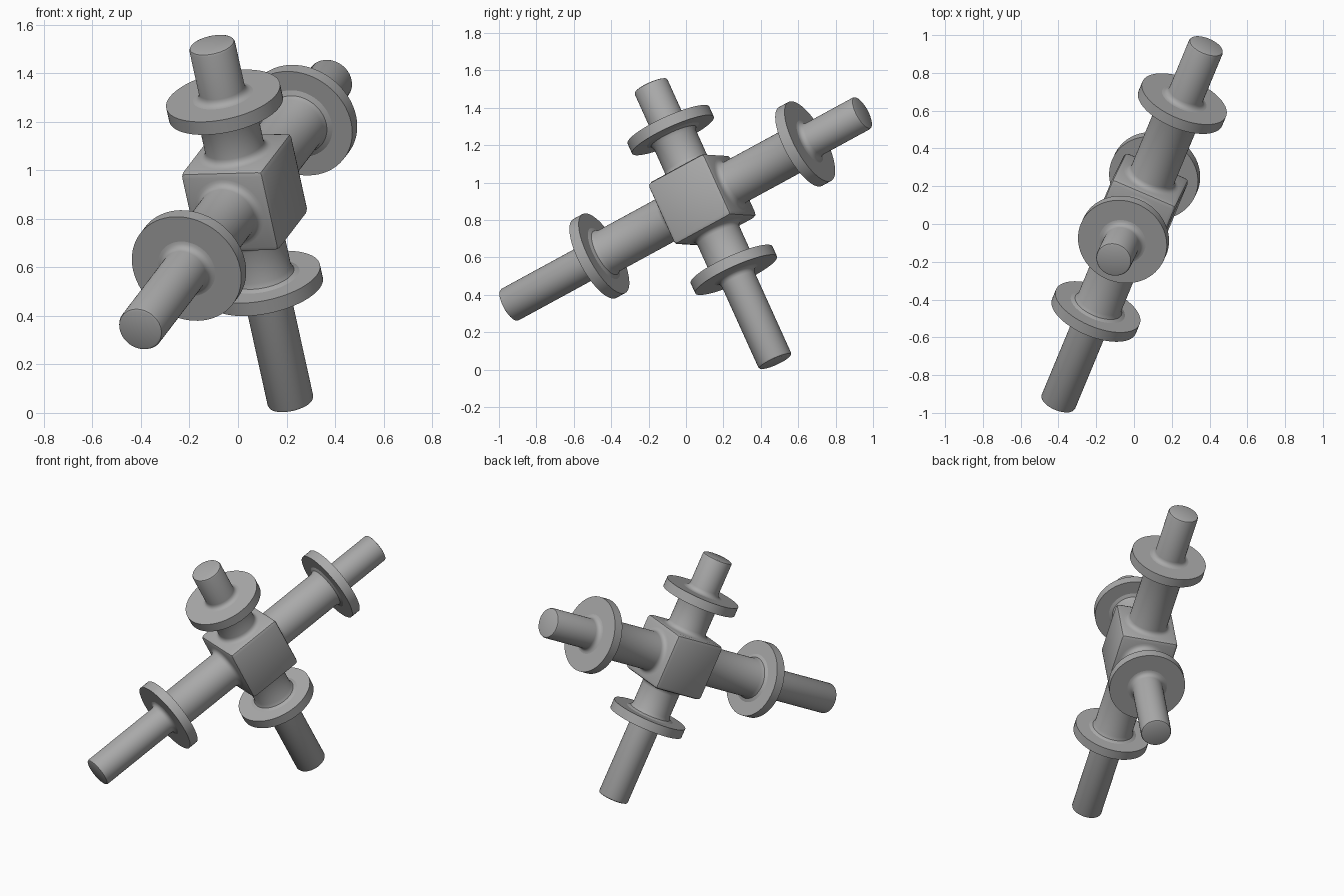
import bpy, bmesh, math
from mathutils import Vector, Matrix

cube = bpy.data.objects.get("Cube")
if cube:
    bpy.data.objects.remove(cube, do_unlink=True)

# Single grey metal
grey = bpy.data.materials.new("grey metal")
grey.use_nodes = True
COLOUR = (0.4, 0.4, 0.4, 1)
grey.diffuse_color = COLOUR
grey.node_tree.nodes["Principled BSDF"].inputs["Base Color"].default_value = COLOUR

# Tilted frame of the cross: long axis and upright axis through the hub
CENTRE = Vector((0.027, 0.087, 0.907))
LONG = Vector((0.343, 0.825, 0.449)).normalized()
UP = Vector((-0.197, -0.403, 0.894))
UP = (UP - LONG * UP.dot(LONG)).normalized()
SIDE = UP.cross(LONG)
SEGMENTS = 64


def frame(x, y, z):
    return Matrix.Translation(CENTRE) @ Matrix((x, y, z)).transposed().to_4x4()


def finish(bm, name, matrix):
    bmesh.ops.recalc_face_normals(bm, faces=bm.faces)
    mesh = bpy.data.meshes.new(name)
    bm.to_mesh(mesh)
    bm.free()
    mesh.materials.append(grey)
    obj = bpy.data.objects.new(name, mesh)
    bpy.context.collection.objects.link(obj)
    obj.matrix_world = matrix
    return obj


def smooth(obj):
    bpy.ops.object.select_all(action='DESELECT')
    obj.select_set(True)
    bpy.context.view_layer.objects.active = obj
    bpy.ops.object.shade_smooth_by_angle(angle=math.radians(30))


def fillet(r_from, r_to, h_from, h_to, flare_first):
    """Concave quarter curve between a flat face and a shaft."""
    pts = []
    for i in range(5):
        a = math.pi / 2 * i / 4
        if flare_first:
            s, t = 1 - math.sin(a), 1 - math.cos(a)
        else:
            s, t = math.cos(a), math.sin(a)
        pts.append((r_to + (r_from - r_to) * s, h_from + (h_to - h_from) * t))
    return pts


def lathe(name, profile, direction):
    """Turn a (radius, height) profile about the given direction."""
    bm = bmesh.new()
    verts = [bm.verts.new((r, 0, h)) for r, h in profile]
    edges = [bm.edges.new(pair) for pair in zip(verts, verts[1:])]
    bmesh.ops.spin(bm, geom=verts + edges, cent=(0, 0, 0), axis=(0, 0, 1),
                   angle=math.tau, steps=SEGMENTS, use_duplicate=False)
    bmesh.ops.remove_doubles(bm, verts=bm.verts, dist=0.0001)
    obj = finish(bm, name, frame(SIDE.cross(direction), SIDE, direction))
    smooth(obj)


# Hub block with softened edges, side faces left bare
HALF = 0.185
bm = bmesh.new()
bmesh.ops.create_cube(bm, size=2 * HALF)
bmesh.ops.bevel(bm, geom=bm.edges[:], offset=0.024, segments=2,
                profile=0.5, affect='EDGES')
smooth(finish(bm, "hub_block", frame(LONG, SIDE, UP)))


# Four arms: thick inner shaft, flange disc, thinner outer shaft
THICK, THIN, FLARE = 0.123, 0.096, 0.03
DISC_RADIUS, DISC_HALF, CHAMFER = 0.24, 0.03, 0.012


def arm(name, direction, disc, length):
    near, far = disc - DISC_HALF, disc + DISC_HALF
    inner = [(0, HALF - 0.02), (THICK + FLARE, HALF - 0.02)]
    inner += fillet(THICK + FLARE, THICK, HALF, HALF + FLARE, True)
    inner += [(THICK, near - FLARE), (THICK + FLARE * 0.3, near - FLARE * 0.3),
              (THICK + FLARE, near), (0, near)]
    lathe(name + "_inner_shaft", inner, direction)
    lathe(name + "_flange", [(0, near), (DISC_RADIUS, near),
                             (DISC_RADIUS, far), (0, far)], direction)
    outer = [(0, far), (THIN + FLARE, far)]
    outer += fillet(THIN + FLARE, THIN, far, far + FLARE, True)
    outer += [(THIN, length - CHAMFER), (THIN - CHAMFER * 0.3, length - CHAMFER * 0.3),
              (THIN - CHAMFER, length), (0, length)]
    lathe(name + "_outer_shaft", outer, direction)


arm("front_arm", -LONG, 0.667, 1.255)
arm("back_arm", LONG, 0.667, 1.04)
arm("upper_arm", UP, 0.418, 0.686)
arm("lower_arm", -UP, 0.418, 0.969)
